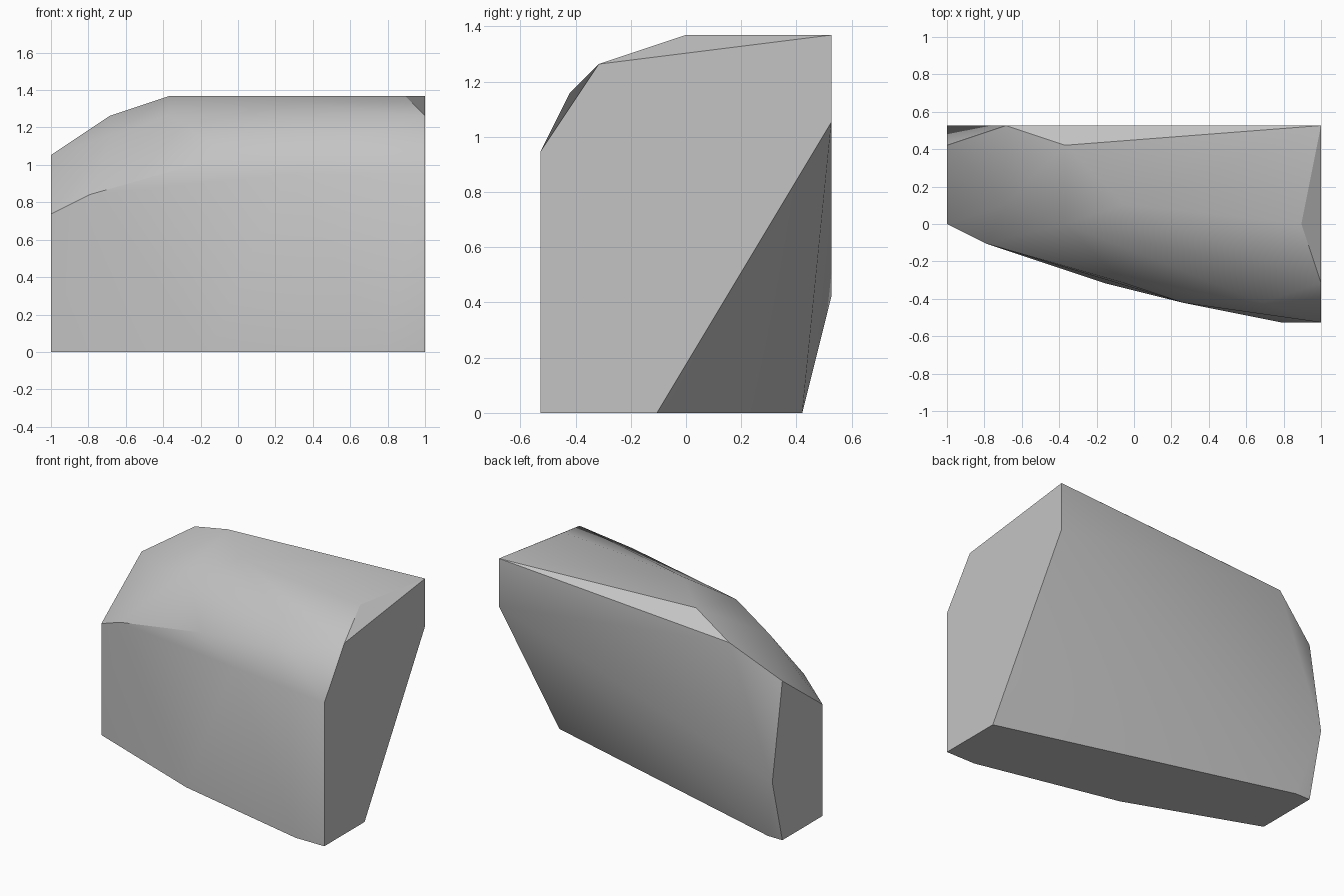
import bpy
import bmesh
import math

default_cube = bpy.data.objects.get("Cube")
if default_cube:
    bpy.data.objects.remove(default_cube, do_unlink=True)

# One stone grey for the whole block
stone = bpy.data.materials.new("stone_grey")
stone.use_nodes = True
grey = (0.55, 0.55, 0.55, 1)
stone.diffuse_color = grey
stone.node_tree.nodes["Principled BSDF"].inputs["Base Color"].default_value = grey

# Corners are placed on a regular lattice: nineteen steps long, ten deep, thirteen high
STEP = 2 / 19


def lattice(i, j, k):
    return (i * STEP - 1, (j - 5) * STEP, k * STEP)


# Flat base outline
base = [(i, j, 0) for i, j in
        ((19, 0), (19, 4), (1, 9), (0, 9), (0, 5), (8, 2), (17, 0))]
# Flat top outline
top = [(i, j, 13) for i, j in ((9, 6), (6, 9), (18, 5), (19, 10))]
# Shoulder running along the upper front
shoulder = [(3, 6, 11), (6, 5, 12), (9, 2, 10), (16, 1, 11), (19, 2, 12)]
# Upper rim of the front wall
front_rim = [(0, 5, 7), (2, 4, 8), (12, 1, 9), (19, 0, 9)]
# Corners of the upright back wall and the small end
back_wall = [(19, 10, 10), (3, 10, 12), (0, 10, 4), (0, 9, 10)]

# Wrap all corners in one convex skin
bm = bmesh.new()
for corner in base + top + shoulder + front_rim + back_wall:
    bm.verts.new(lattice(*corner))
hull = bmesh.ops.convex_hull(bm, input=bm.verts[:])
loose = [v for v in bm.verts if not v.link_faces]
bmesh.ops.delete(bm, geom=loose, context="VERTS")
bmesh.ops.dissolve_limit(bm, angle_limit=math.radians(0.5),
                         verts=bm.verts[:], edges=bm.edges[:])
bmesh.ops.recalc_face_normals(bm, faces=bm.faces[:])

mesh = bpy.data.meshes.new("rock_block")
bm.to_mesh(mesh)
bm.free()
mesh.materials.append(stone)
rock = bpy.data.objects.new("rock_block", mesh)
bpy.context.collection.objects.link(rock)

# Soft facets with crisp main edges
bpy.ops.object.select_all(action="DESELECT")
rock.select_set(True)
bpy.context.view_layer.objects.active = rock
bpy.ops.object.shade_smooth_by_angle(angle=math.radians(30))
